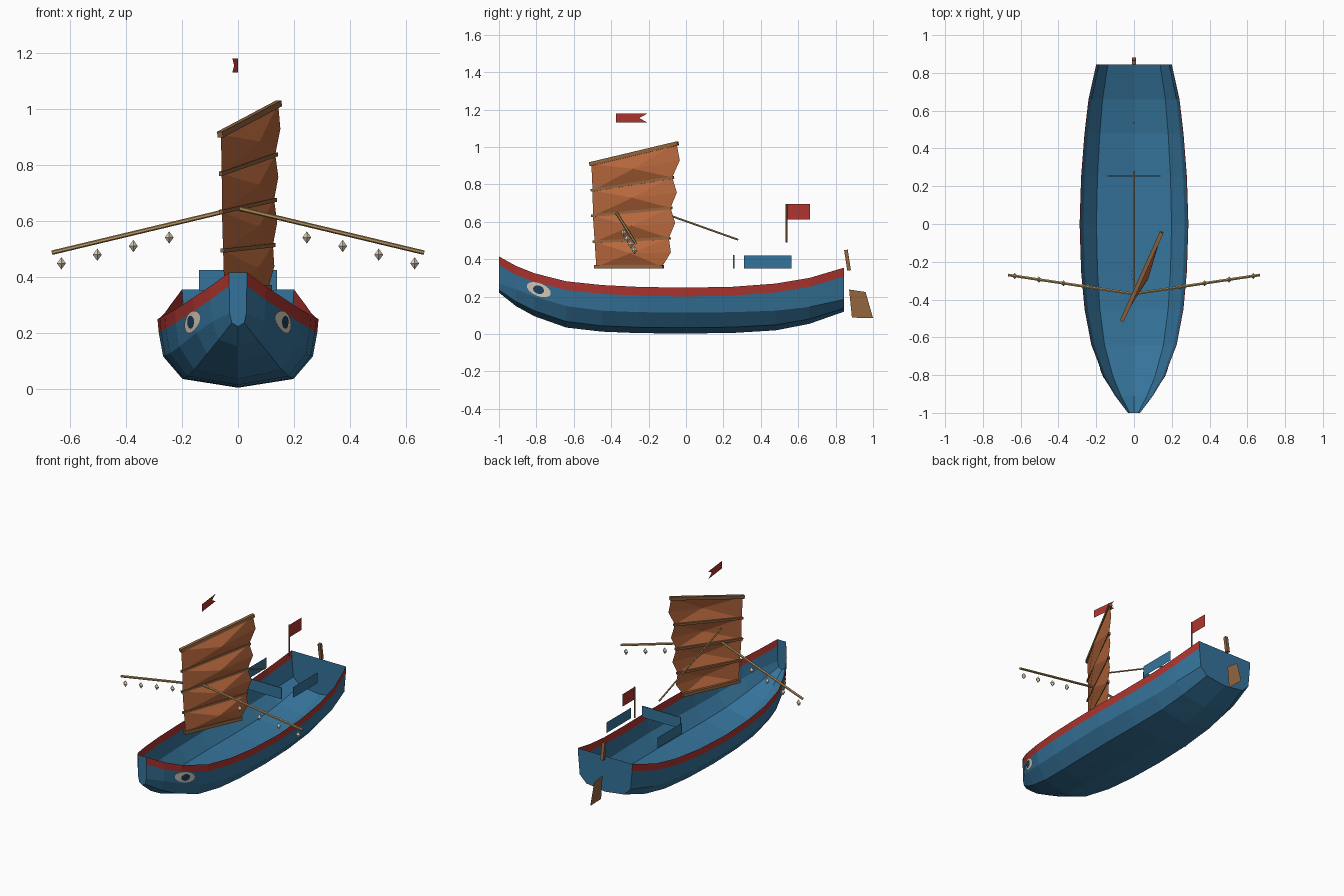
import bpy, bmesh, math
from mathutils import Vector
from mathutils.bvhtree import BVHTree

cube = bpy.data.objects.get("Cube")
if cube:
    bpy.data.objects.remove(cube, do_unlink=True)


def material(name, r, g, b):
    m = bpy.data.materials.new(name)
    m.use_nodes = True
    col = tuple(c ** 2.2 for c in (r, g, b)) + (1,)
    m.diffuse_color = col
    bsdf = m.node_tree.nodes["Principled BSDF"]
    bsdf.inputs["Base Color"].default_value = col
    bsdf.inputs["Roughness"].default_value = 0.8
    return m


BLUE = material("hull blue", 0.22, 0.45, 0.60)
RED = material("trim red", 0.68, 0.22, 0.20)
SAIL = material("sail rust", 0.72, 0.41, 0.25)
WOOD = material("dark wood", 0.57, 0.40, 0.26)
BAMBOO = material("bamboo", 0.72, 0.58, 0.37)
CREAM = material("cream", 0.87, 0.82, 0.74)
NAVY = material("iris navy", 0.13, 0.27, 0.40)


def build(name, verts, faces, *mats):
    me = bpy.data.meshes.new(name)
    me.from_pydata([tuple(v) for v in verts], [], faces)
    for m in mats:
        me.materials.append(m)
    ob = bpy.data.objects.new(name, me)
    bpy.context.scene.collection.objects.link(ob)
    return ob


def rod(name, a, b, radius, mat, sides=6):
    """Straight bar between two points; four sides give a square bar."""
    a, b = Vector(a), Vector(b)
    d = (b - a).normalized()
    side = d.cross(Vector((0, 0, 1))).normalized() if abs(d.z) < 0.99 else Vector((1, 0, 0))
    up = side.cross(d)
    angles = [2 * math.pi * (i + 0.5) / sides for i in range(sides)]
    ring = [(side * math.cos(t) + up * math.sin(t)) * radius for t in angles]
    verts = [a + r for r in ring] + [b + r for r in ring]
    faces = [(i, (i + 1) % sides, sides + (i + 1) % sides, sides + i) for i in range(sides)]
    faces += [tuple(reversed(range(sides))), tuple(range(sides, 2 * sides))]
    return build(name, verts, faces, mat)


def side_sheet(name, x, outline, mat):
    """Flat sheet facing sideways, from a (y, z) outline."""
    return build(name, [(x, y, z) for y, z in outline], [tuple(range(len(outline)))], mat)


# Hull stations: y, half width, rail height, keel height, upper chine height
stations = [
    (-1.00, 0.032, 0.415, 0.222, 0.27), (-0.91, 0.10, 0.365, 0.150, 0.24),
    (-0.81, 0.160, 0.325, 0.095, 0.20), (-0.64, 0.226, 0.282, 0.035, 0.15),
    (-0.45, 0.262, 0.262, 0.013, 0.125), (-0.25, 0.280, 0.252, 0.005, 0.117),
    (0.00, 0.288, 0.248, 0.003, 0.115), (0.25, 0.280, 0.253, 0.006, 0.117),
    (0.48, 0.262, 0.270, 0.020, 0.125), (0.66, 0.241, 0.300, 0.055, 0.145),
    (0.845, 0.20, 0.355, 0.120, 0.185),
]
verts, faces = [], []
for y, w, top, keel, chine in stations:
    half = [(w, top), (0.985 * w, top - 0.047), (0.93 * w, chine),
            (0.69 * w, keel + 0.35 * (chine - keel) * 0.8)]
    section = half + [(0, keel)] + [(-x, z) for x, z in reversed(half)]
    verts += [(x, y, z) for x, z in section]
n = 9
for s in range(len(stations) - 1):
    for i in range(n - 1):
        a = s * n + i
        faces.append((a, a + n, a + n + 1, a + 1))
last = (len(stations) - 1) * n
faces += [tuple(range(n)), tuple(reversed(range(last, last + n)))]
hull = build("hull", verts, faces, BLUE, RED)
for p in hull.data.polygons[:-2]:
    if p.index % (n - 1) in (0, n - 2):     # rail strake
        p.material_index = 1

# Painted eyes, laid on the bow planking
bm = bmesh.new()
bm.from_mesh(hull.data)
tree = BVHTree.FromBMesh(bm)
bm.free()


def bow_patch(name, side, length, height, lift, mat):
    tilt, count = math.radians(-22), 16
    verts, faces = [], []
    for ring in (0, 0.5, 1):
        for k in range(count if ring else 1):
            t = 2 * math.pi * k / count
            u, v = length * ring * math.cos(t), height * ring * math.sin(t)
            y = -0.785 + u * math.cos(tilt) - v * math.sin(tilt)
            z = 0.238 + u * math.sin(tilt) + v * math.cos(tilt)
            hit, nor, _, _ = tree.ray_cast(Vector((side, y, z)), Vector((-side, 0, 0)))
            verts.append(hit + nor * (lift if nor.x * side > 0 else -lift))
    for k in range(count):
        j = (k + 1) % count
        faces += [(0, 1 + k, 1 + j), (1 + k, 1 + count + k, 1 + count + j, 1 + j)]
    build(name, verts, faces, mat)


for side, tag in ((1, "left"), (-1, "right")):
    bow_patch("eye_" + tag, side, 0.068, 0.034, 0.004, CREAM)
    bow_patch("iris_" + tag, side, 0.030, 0.022, 0.007, NAVY)

# Battened sail, turned about the mast line
mast = Vector((0, -0.37, 0))
along = Vector((0.41, 0.912, 0))
out = Vector((0.912, -0.41, 0))
# Batten rows: luff offset, luff height, leech offset, leech height
rows = [(-0.12, 0.36, 0.265, 0.36), (-0.13, 0.493, 0.305, 0.513),
        (-0.14, 0.632, 0.315, 0.675), (-0.142, 0.768, 0.325, 0.838),
        (-0.149, 0.908, 0.350, 1.020)]


def sail_point(u, z, bulge=0):
    return mast + along * u + out * bulge + Vector((0, 0, z))


def sail_row(u0, z0, u1, z1, bulge):
    return [sail_point(u0, z0), sail_point((u0 + u1) / 2, (z0 + z1) / 2, bulge), sail_point(u1, z1)]


verts, faces = [], []
for i, row in enumerate(rows):
    verts += sail_row(*row, 0)
    if i < len(rows) - 1:
        u0, z0, u1, z1 = [(a + b) / 2 for a, b in zip(row, rows[i + 1])]
        verts += sail_row(u0, z0, u1 + 0.032, z1, 0.035)
for r in range(2 * len(rows) - 2):
    for c in range(2):
        a, b, d, e = 3 * r + c, 3 * r + c + 1, 3 * r + c + 4, 3 * r + c + 3
        # diagonals meet at the fullest point of each panel
        mid = 3 * (r + 1 - r % 2) + 1
        faces += [(a, b, d), (a, d, e)] if mid in (a, d) else [(a, b, e), (b, d, e)]
build("sail", verts, faces, SAIL)
for i, (u0, z0, u1, z1) in enumerate(rows):
    edge = i in (0, len(rows) - 1)
    rod("yard" if i else "boom", sail_point(u0 - 0.008, z0), sail_point(u1 + 0.008, z1),
        0.015 if edge else 0.010, WOOD, 4)

# Lantern poles with hanging lanterns
for side, tag in ((1, "left"), (-1, "right")):
    root, tip = Vector((0, -0.37, 0.645)), Vector((side * 0.665, -0.27, 0.486))
    rod("lantern_pole_" + tag, root, tip, 0.008, BAMBOO)
    for t in (0.37, 0.563, 0.757, 0.95):
        c = root.lerp(tip, t) - Vector((0, 0, 0.046))
        ring = [(0.016, 0), (0, 0.016), (-0.016, 0), (0, -0.016)]
        verts = [c + Vector((x, y, 0)) for x, y in ring]
        verts += [c + Vector((0, 0, 0.022)), c - Vector((0, 0, 0.022))]
        faces = [(k, (k + 1) % 4, 4) for k in range(4)] + [((k + 1) % 4, k, 5) for k in range(4)]
        build("lantern_" + tag, verts, faces, CREAM)
rod("sheet_pole", (0, -0.37, 0.735), (0, 0.28, 0.504), 0.005, BAMBOO)

# Masthead pennant with a swallow tail
pennant = [(0, -0.375, 1.18), (-0.02, -0.205, 1.18), (-0.014, -0.25, 1.155),
           (-0.02, -0.205, 1.13), (0, -0.375, 1.13)]
build("pennant", pennant, [(0, 1, 2), (0, 2, 4), (2, 3, 4)], RED)

# Cabin panels
for side, tag in ((1, "left"), (-1, "right")):
    side_sheet("cabin_side_" + tag, side * 0.187,
               [(0.31, 0.35), (0.565, 0.35), (0.565, 0.42), (0.31, 0.42)], BLUE)
panel = [(-0.14, 0.35), (0.14, 0.35), (0.14, 0.424), (-0.14, 0.424)]
verts = [(x, y, z) for y in (0.252, 0.258) for x, z in panel]
faces = [(0, 1, 2, 3), (7, 6, 5, 4)] + [(k, 4 + k, 4 + (k + 1) % 4, (k + 1) % 4) for k in range(4)]
build("cabin_front", verts, faces, BLUE)

# Stern flag
rod("flag_pole", (0, 0.537, 0.49), (0, 0.537, 0.695), 0.005, WOOD)
side_sheet("stern_flag", 0, [(0.537, 0.613), (0.662, 0.613), (0.662, 0.695), (0.537, 0.695)], RED)

# Rudder
rod("rudder_post", (0, 0.872, 0.34), (0, 0.855, 0.45), 0.014, WOOD, 4)
side_sheet("rudder_blade", 0, [(0.872, 0.238), (0.96, 0.225), (1.0, 0.085), (0.887, 0.088)], WOOD)
